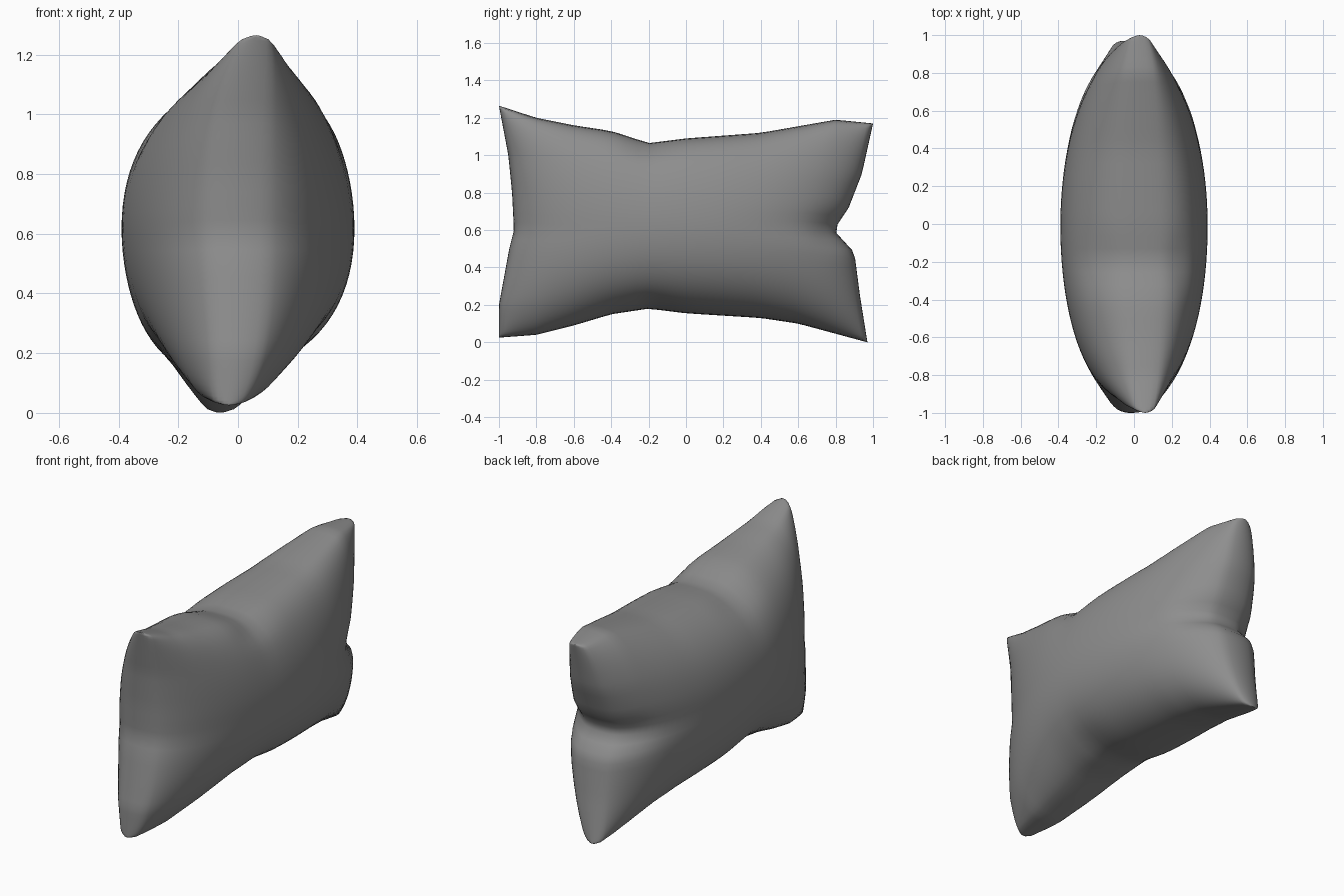
import bpy, bmesh, math

cube = bpy.data.objects.get("Cube")
if cube:
    bpy.data.objects.remove(cube, do_unlink=True)

# Seam outline: (y, z) along the top and bottom, listed front to back
TOP = [(-1, 1.265), (-.8, 1.2), (-.6, 1.16), (-.4, 1.13), (-.2, 1.065), (0, 1.09),
       (.4, 1.12), (.8, 1.19), (1, 1.17)]
BOTTOM = [(-1, .025), (-.8, .04), (-.6, .09), (-.4, .15), (-.2, .18), (0, .155),
          (.4, .13), (.6, .1), (.97, 0)]
# Seam outline: (z, y) up the front and back ends
FRONT = [(.025, -1), (.2, -1), (.5, -.945), (.6, -.92), (.8, -.93), (1, -.95), (1.265, -1)]
BACK = [(0, .97), (.25, .93), (.48, .9), (.6, .79), (.72, .87), (.9, .94), (1.17, 1)]
# Creases: y, z, reach along y, reach along z, share of thickness lost
CREASES = [(.8, .6, .1, .08, .15), (-.2, 1.06, .12, .06, .12), (-.2, .18, .12, .06, .12)]


def along(points, t):
    """Point on a polyline at fraction t of its first coordinate."""
    a = points[0][0] + t * (points[-1][0] - points[0][0])
    for (a0, b0), (a1, b1) in zip(points, points[1:]):
        if a <= a1 + 1e-6:
            return a, b0 + (b1 - b0) * (a - a0) / (a1 - a0)
    return points[-1]


def bow(points, t):
    """How far a polyline strays from the straight line between its ends."""
    return along(points, t)[1] - along([points[0], points[-1]], t)[1]


def seam_patch(s, t):
    """Fill the seam outline; the bowed edges fade quickly towards the middle."""
    y0, z0 = along([BOTTOM[0], BOTTOM[-1]], s)
    y1, z1 = along([TOP[0], TOP[-1]], s)
    y = y0 + (y1 - y0) * t + (1 - s) ** 4 * bow(FRONT, t) + s ** 4 * bow(BACK, t)
    z = z0 + (z1 - z0) * t + (1 - t) ** 3 * bow(BOTTOM, s) + t ** 3 * bow(TOP, s)
    return y, z


def half_thickness(u, v, y, z):
    du, dv = max(0, 1 - u * u), max(0, 1 - v * v)
    puff = .355 * du ** .5 * dv ** .46
    for cy, cz, ry, rz, depth in CREASES:
        puff *= 1 - depth * math.exp(-((y - cy) / ry) ** 2 - ((z - cz) / rz) ** 2)
    rim = .035 * min(1, math.sqrt(min(du, dv) / .03))
    return puff + rim


# Two puffed sides sharing one seam, with rows packed towards the rim
ACROSS, UP = 48, 40
bm = bmesh.new()
sides = {1: {}, -1: {}}
for i in range(ACROSS + 1):
    for j in range(UP + 1):
        u, v = -math.cos(math.pi * i / ACROSS), -math.cos(math.pi * j / UP)
        y, z = seam_patch((u + 1) / 2, (v + 1) / 2)
        middle = .045 * v ** 3 - .015 * u * abs(v)
        on_seam = i in (0, ACROSS) or j in (0, UP)
        h = 0 if on_seam else half_thickness(u, v, y, z)
        for side, grid in sides.items():
            if side < 0 and on_seam:
                grid[i, j] = sides[1][i, j]
            else:
                grid[i, j] = bm.verts.new((middle + side * h, y, z))
for side, grid in sides.items():
    for i in range(ACROSS):
        for j in range(UP):
            quad = [grid[i, j], grid[i + 1, j], grid[i + 1, j + 1], grid[i, j + 1]]
            bm.faces.new(quad[::side])
bmesh.ops.recalc_face_normals(bm, faces=bm.faces)
for face in bm.faces:
    face.smooth = True

mesh = bpy.data.meshes.new("pillow")
bm.to_mesh(mesh)
bm.free()
pillow = bpy.data.objects.new("pillow", mesh)
bpy.context.collection.objects.link(pillow)

# Grey cloth
cloth = bpy.data.materials.new("grey cloth")
cloth.use_nodes = True
colour = (.27, .27, .27, 1)
cloth.diffuse_color = colour
cloth.node_tree.nodes["Principled BSDF"].inputs["Base Color"].default_value = colour
mesh.materials.append(cloth)
